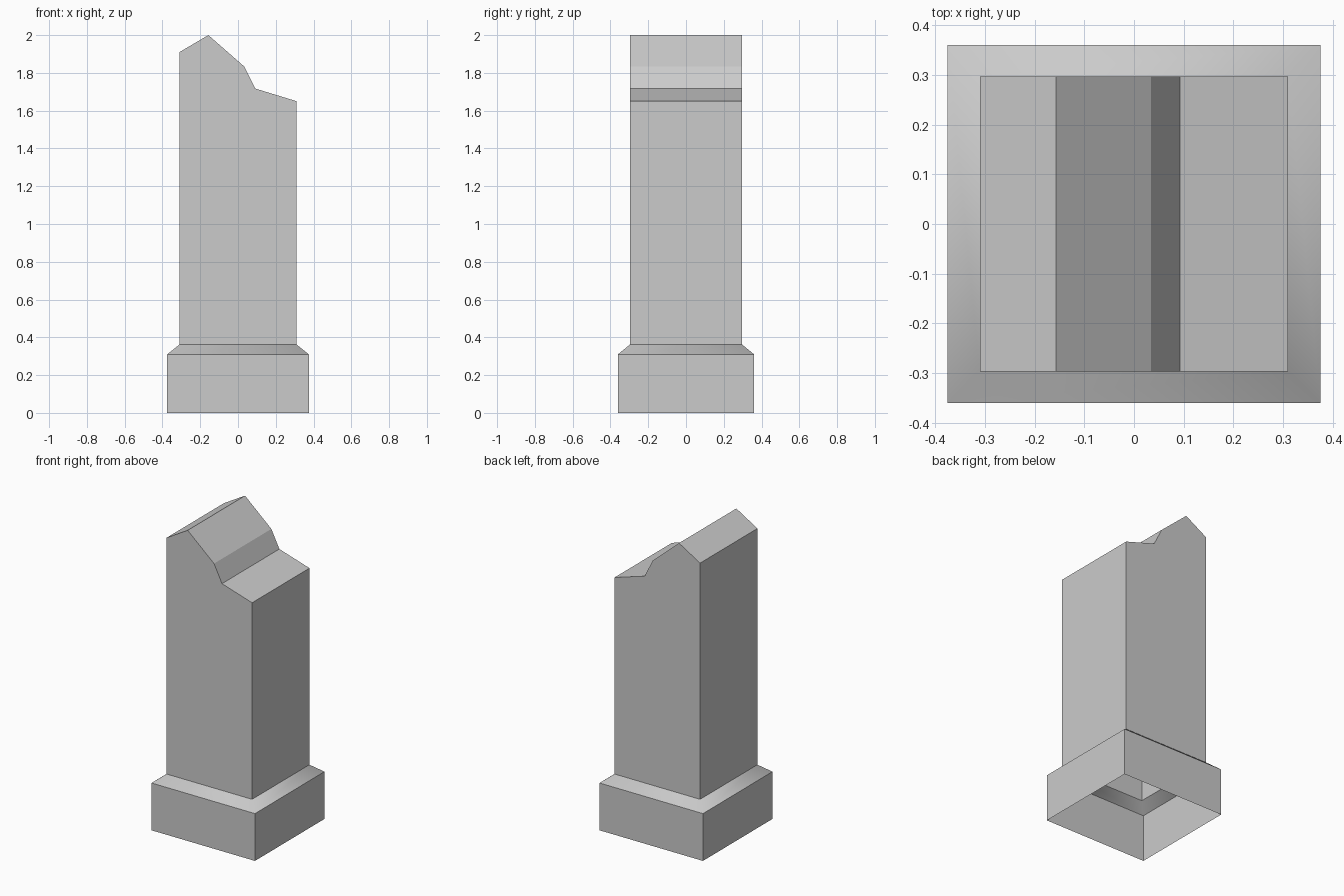
import bpy
import bmesh

default = bpy.data.objects.get("Cube")
if default:
    bpy.data.objects.remove(default, do_unlink=True)

# Single stone colour
stone = bpy.data.materials.new("Grey stone")
stone.use_nodes = True
grey = (0.6, 0.6, 0.6, 1)
stone.diffuse_color = grey
stone.node_tree.nodes["Principled BSDF"].inputs["Base Color"].default_value = grey


def make_object(name, bm):
    mesh = bpy.data.meshes.new(name)
    bmesh.ops.recalc_face_normals(bm, faces=bm.faces)
    bm.to_mesh(mesh)
    bm.free()
    mesh.materials.append(stone)
    obj = bpy.data.objects.new(name, mesh)
    bpy.context.collection.objects.link(obj)
    return obj


def ring(bm, half_x, half_y, z):
    corners = [(-1, -1), (1, -1), (1, 1), (-1, 1)]
    return [bm.verts.new((sx * half_x, sy * half_y, z)) for sx, sy in corners]


def bridge(bm, lower, upper):
    count = len(lower)
    return [bm.faces.new((lower[i], lower[(i + 1) % count],
                          upper[(i + 1) % count], upper[i])) for i in range(count)]


# Plinth: hollow, open underneath, with a softly shaded sloping shoulder
bm = bmesh.new()
bottom = ring(bm, 0.375, 0.36, 0)
rim = ring(bm, 0.375, 0.36, 0.31)
neck = ring(bm, 0.31, 0.297, 0.362)
bridge(bm, bottom, rim)
for face in bridge(bm, rim, neck):
    face.smooth = True
for a in range(4):
    bm.edges.get((rim[a], rim[(a + 1) % 4])).smooth = False
make_object("plinth", bm)

# Broken shaft: jagged profile swept front to back, open underneath
profile = [(-0.31, 0.362), (-0.31, 1.91), (-0.157, 2.0), (0.034, 1.833),
           (0.092, 1.717), (0.31, 1.65), (0.31, 0.362)]
bm = bmesh.new()
front, back = [[bm.verts.new((x, y, z)) for x, z in profile] for y in (-0.297, 0.297)]
bm.faces.new(front)
bm.faces.new(back)
for i in range(len(profile) - 1):
    bm.faces.new((front[i], front[i + 1], back[i + 1], back[i]))
make_object("broken_shaft", bm)
